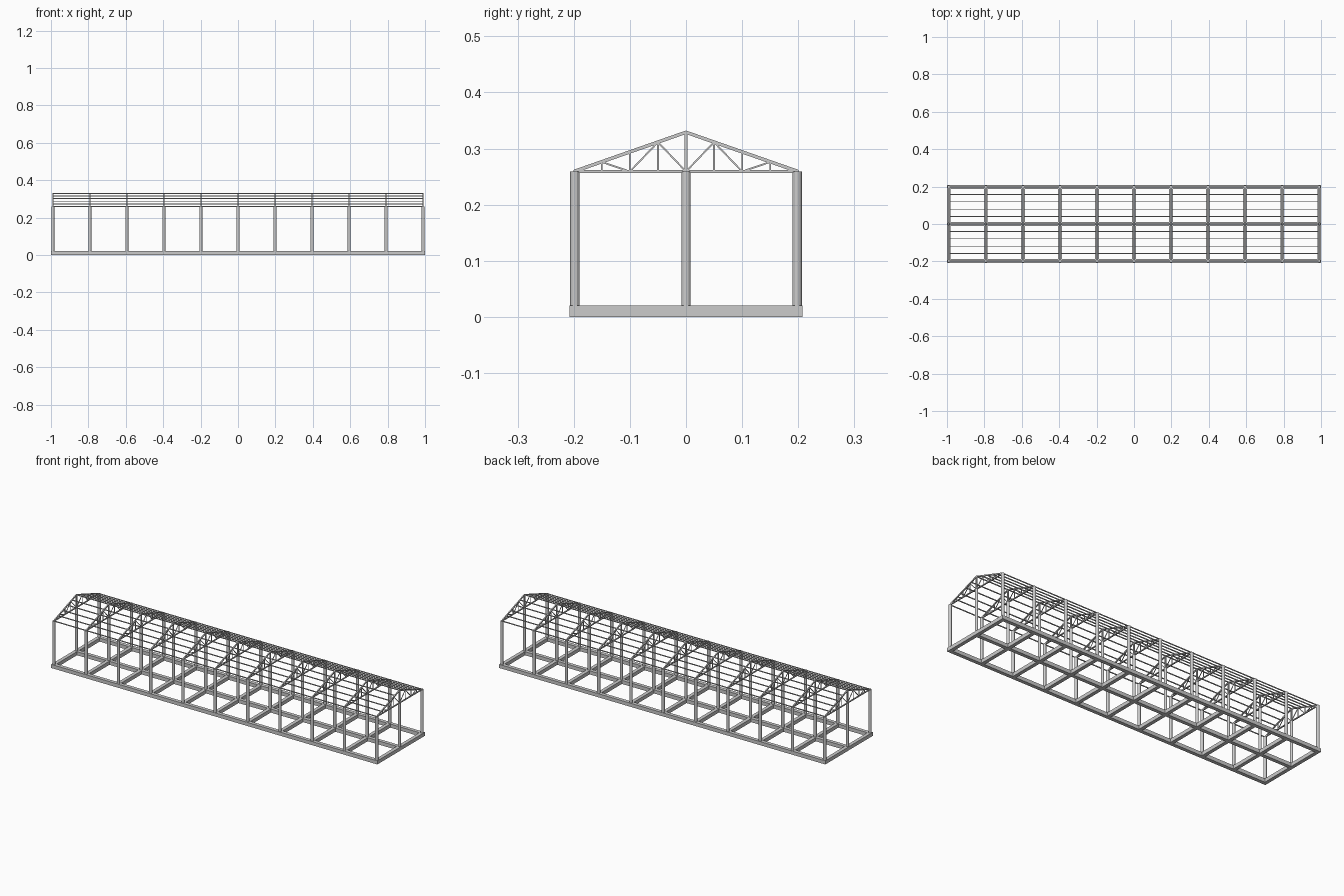
import bpy, bmesh
from mathutils import Vector, Matrix

if "Cube" in bpy.data.objects:
    bpy.data.objects.remove(bpy.data.objects["Cube"])

BAYS = 10
XS = [-0.99 + 1.98 * i / BAYS for i in range(BAYS + 1)]
ROWS = [-0.198, 0.0, 0.198]
HALF, EAVE, RIDGE = 0.198, 0.259, 0.329


def roof_z(y):
    return EAVE + (RIDGE - EAVE) * (1 - abs(y) / HALF)


def make(name, bm):
    me = bpy.data.meshes.new(name)
    bm.to_mesh(me)
    bm.free()
    ob = bpy.data.objects.new(name, me)
    bpy.context.collection.objects.link(ob)
    return ob


def box(bm, lo, hi):
    lo, hi = Vector(lo), Vector(hi)
    m = Matrix.Translation((lo + hi) / 2) @ Matrix.Diagonal((*(hi - lo), 1))
    bmesh.ops.create_cube(bm, size=1, matrix=m)


def bar(bm, a, b, w, d):
    """Rectangular bar lying in a y-z plane: w across x, d deep."""
    a, b = Vector(a), Vector(b)
    v = (b - a).normalized()
    side = Vector((1, 0, 0))
    up = v.cross(side)
    rot = Matrix((side, up, v)).transposed().to_4x4()
    m = Matrix.Translation((a + b) / 2) @ rot @ Matrix.Diagonal((w, d, (b - a).length, 1))
    bmesh.ops.create_cube(bm, size=1, matrix=m)


# Ground beams: three along the length, one across under every frame
bm = bmesh.new()
for y in ROWS:
    box(bm, (-1, y - 0.01, 0), (1, y + 0.01, 0.02))
make("long_ground_beams", bm)
bm = bmesh.new()
for x in XS:
    for a, b in ((-0.188, -0.01), (0.01, 0.188)):
        box(bm, (x - 0.01, a, 0), (x + 0.01, b, 0.02))
make("cross_ground_beams", bm)

# Columns
bm = bmesh.new()
for x in XS:
    for y in ROWS:
        bmesh.ops.create_cone(bm, cap_ends=True, segments=12, radius1=0.0083, radius2=0.0083,
                              depth=0.239, matrix=Matrix.Translation((x, y, 0.1395)))
cols = make("columns", bm)

# Roof trusses: chords, king post and web members
chords, webs = bmesh.new(), bmesh.new()
for x in XS:
    bar(chords, (x, -HALF, EAVE), (x, HALF, EAVE), 0.006, 0.005)
    bar(chords, (x, 0, EAVE), (x, 0, RIDGE), 0.006, 0.006)
    for s in (-1, 1):
        bar(chords, (x, s * 0.2, EAVE), (x, 0, RIDGE), 0.006, 0.006)
        for y in (0.05, 0.1, 0.15):
            bar(webs, (x, s * y, EAVE), (x, s * y, roof_z(y)), 0.003, 0.003)
        for low, high in ((0.1, 0.15), (0.1, 0.05), (0, 0.05)):
            bar(webs, (x, s * low, EAVE), (x, s * high, roof_z(high)), 0.003, 0.003)
make("truss_chords", chords)
make("truss_webs", webs)

# Purlins running the full length of the roof
bm = bmesh.new()
for i in range(-5, 6):
    y = HALF * i / 5
    z, h = roof_z(y), 0.0022
    box(bm, (-0.992, y - h, z - h), (0.992, y + h, z + h))
make("purlins", bm)
